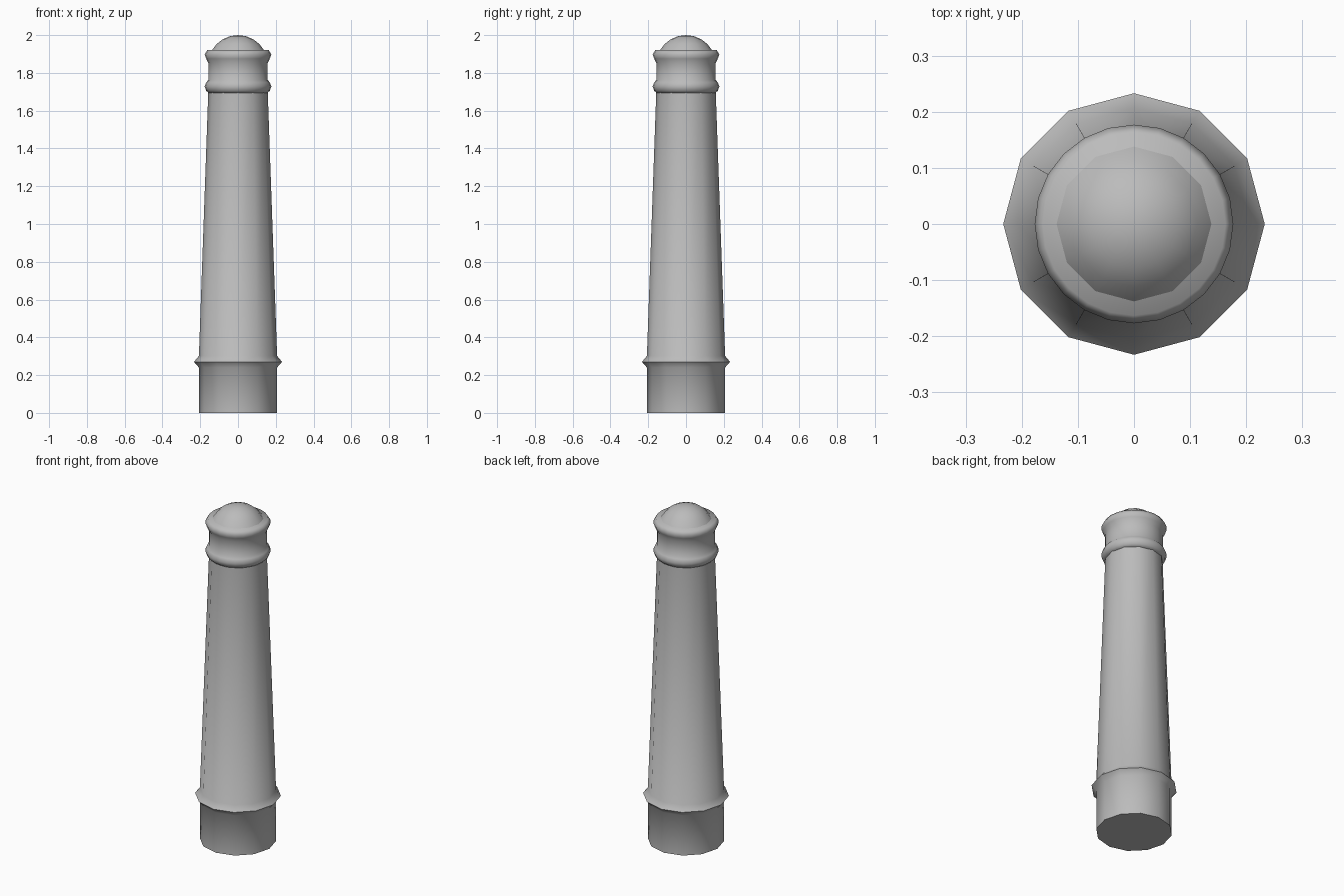
import bpy, bmesh, math

cube = bpy.data.objects.get("Cube")
if cube:
    bpy.data.objects.remove(cube)

grey = bpy.data.materials.new("cast grey")
grey.use_nodes = True
colour = (0.5, 0.5, 0.5, 1)
grey.diffuse_color = colour
grey.node_tree.nodes["Principled BSDF"].inputs["Base Color"].default_value = colour


def lathe(name, profile, sides, sharp_angle):
    """Spin (radius, height) points about z, capping the open ends."""
    bm = bmesh.new()
    rings = []
    for r, z in profile:
        if r == 0:
            rings.append([bm.verts.new((0, 0, z))] * sides)
        else:
            angles = [math.tau * i / sides for i in range(sides)]
            rings.append([bm.verts.new((r * math.cos(a), r * math.sin(a), z)) for a in angles])
    for low, high in zip(rings, rings[1:]):
        for i in range(sides):
            j = (i + 1) % sides
            corners = [low[i], low[j], high[j], high[i]]
            bm.faces.new(list(dict.fromkeys(corners)))
    if profile[0][0] > 0:
        bm.faces.new(rings[0][::-1])
    if profile[-1][0] > 0:
        bm.faces.new(rings[-1])
    mesh = bpy.data.meshes.new(name)
    bm.to_mesh(mesh)
    bm.free()
    obj = bpy.data.objects.new(name, mesh)
    bpy.context.collection.objects.link(obj)
    mesh.materials.append(grey)
    bpy.ops.object.select_all(action='DESELECT')
    obj.select_set(True)
    bpy.context.view_layer.objects.active = obj
    bpy.ops.object.shade_smooth_by_angle(angle=math.radians(sharp_angle))
    return obj


# Base with its flared collar, running into the tapered shaft
lathe("base_and_shaft", [(0.207, 0), (0.207, 0.24), (0.233, 0.27),
                         (0.207, 0.302), (0.157, 1.71)], 12, 75)

# Neck with a rounded band below and a flared lip on top
lathe("neck_and_bands", [(0.155, 1.693), (0.168, 1.705), (0.177, 1.728), (0.168, 1.75),
                         (0.157, 1.763), (0.157, 1.85), (0.168, 1.875), (0.177, 1.897),
                         (0.163, 1.92)], 24, 60)

# Domed cap, cut from a larger sphere
rim, bottom, height = 0.138, 1.92, 0.08
radius = (rim ** 2 + height ** 2) / (2 * height)
span = math.asin(rim / radius)
dome = []
for k in range(5):
    a = span * (1 - k / 4)
    dome.append((radius * math.sin(a) if k < 4 else 0,
                 bottom + height - radius * (1 - math.cos(a))))
lathe("dome_cap", dome, 12, 60)
